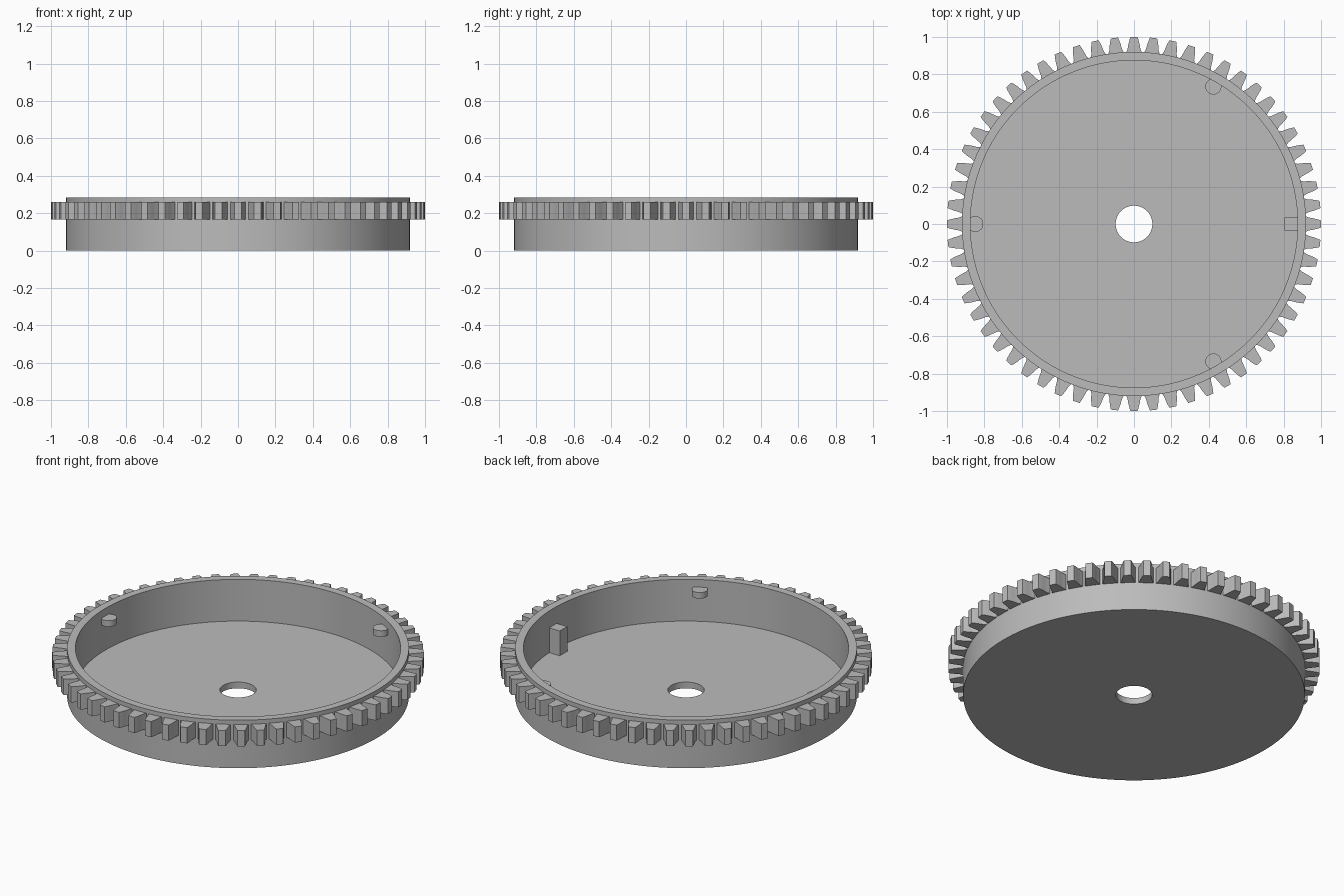
import bpy, bmesh
from math import cos, sin, pi, radians

cube = bpy.data.objects.get("Cube")
if cube:
    bpy.data.objects.remove(cube, do_unlink=True)

grey = bpy.data.materials.new("plain grey")
grey.use_nodes = True
COLOUR = (0.5, 0.5, 0.5, 1)
grey.diffuse_color = COLOUR
grey.node_tree.nodes["Principled BSDF"].inputs["Base Color"].default_value = COLOUR

OUTER, INNER, HOLE = 0.92, 0.875, 0.098
HEIGHT, FLOOR = 0.285, 0.037
TEETH, TOOTH_LOW, TOOTH_HIGH = 60, 0.167, 0.26


def finish(name, bm, smooth=True):
    bmesh.ops.recalc_face_normals(bm, faces=bm.faces)
    mesh = bpy.data.meshes.new(name)
    bm.to_mesh(mesh)
    bm.free()
    mesh.materials.append(grey)
    obj = bpy.data.objects.new(name, mesh)
    bpy.context.collection.objects.link(obj)
    if smooth:
        bpy.ops.object.select_all(action='DESELECT')
        obj.select_set(True)
        bpy.context.view_layer.objects.active = obj
        bpy.ops.object.shade_smooth_by_angle(angle=radians(30))
    return obj


def lathe(name, profile, steps=144):
    """Revolve a closed (radius, height) profile around z."""
    bm = bmesh.new()
    rings = []
    for i in range(steps):
        a = 2 * pi * i / steps
        rings.append([bm.verts.new((r * cos(a), r * sin(a), z)) for r, z in profile])
    n = len(profile)
    for i, ring in enumerate(rings):
        after = rings[(i + 1) % steps]
        for j in range(n):
            k = (j + 1) % n
            bm.faces.new((ring[j], after[j], after[k], ring[k]))
    return finish(name, bm)


def prism(bm, outline, low, high):
    """Upright prism over an (x, y) outline."""
    bottom = [bm.verts.new((x, y, low)) for x, y in outline]
    top = [bm.verts.new((x, y, high)) for x, y in outline]
    bm.faces.new(bottom[::-1])
    bm.faces.new(top)
    for j in range(len(outline)):
        k = (j + 1) % len(outline)
        bm.faces.new((bottom[j], bottom[k], top[k], top[j]))


# Shallow round pan with a central bore
lathe("pan", [(HOLE, 0), (OUTER, 0), (OUTER, HEIGHT),
              (INNER, HEIGHT), (INNER, FLOOR), (HOLE, FLOOR)])

# Ring of tapered gear teeth, given as (radius, half width)
flank = [(0.9, 0.043), (0.921, 0.041), (0.933, 0.035), (0.965, 0.029), (0.985, 0.024), (1.0, 0.019)]
tooth = [(r, -w) for r, w in flank] + [(r, w) for r, w in reversed(flank)]
bm = bmesh.new()
for i in range(TEETH):
    c, s = cos(2 * pi * i / TEETH), sin(2 * pi * i / TEETH)
    prism(bm, [(x * c - y * s, x * s + y * c) for x, y in tooth], TOOTH_LOW, TOOTH_HIGH)
finish("gear_teeth", bm)

# Three small round pegs half sunk into the inner wall
for name, degrees in (("peg_back", 60), ("peg_right", 180), ("peg_front", 300)):
    a = radians(degrees)
    cx, cy = 0.849 * cos(a), 0.849 * sin(a)
    bm = bmesh.new()
    prism(bm, [(cx + 0.043 * cos(2 * pi * i / 32), cy + 0.043 * sin(2 * pi * i / 32))
               for i in range(32)], 0.204, 0.24)
    finish(name, bm)

# Square stop post standing on the floor against the wall
bm = bmesh.new()
prism(bm, [(0.805, -0.035), (0.885, -0.035), (0.885, 0.035), (0.805, 0.035)], FLOOR - 0.01, 0.184)
finish("stop_post", bm, smooth=False)
